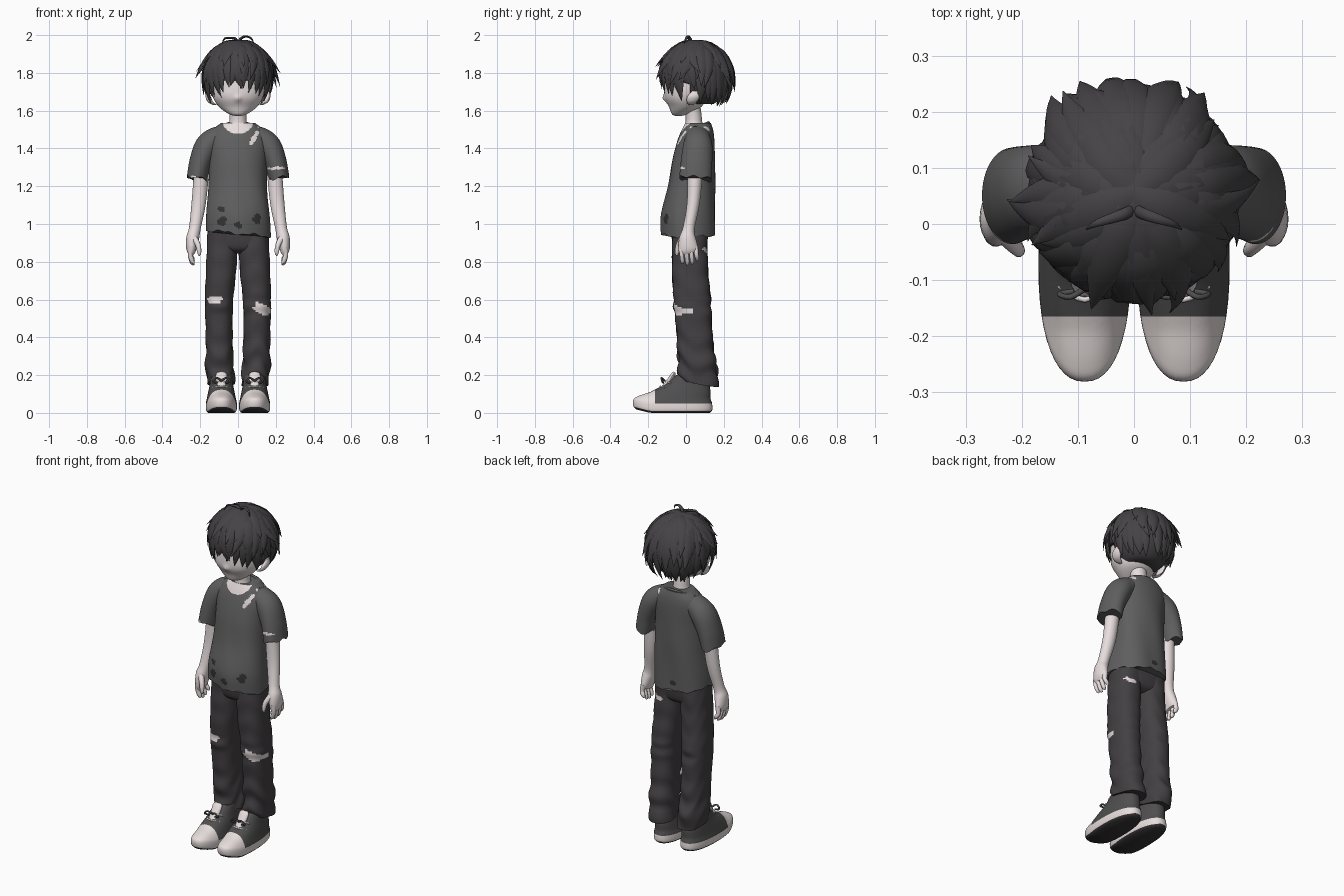
import bpy, bmesh, math, random
from mathutils import Vector

if "Cube" in bpy.data.objects:
    bpy.data.objects.remove(bpy.data.objects["Cube"])
random.seed(7)

def material(name, c):
    m = bpy.data.materials.new(name)
    m.diffuse_color = (*c, 1)
    m.use_nodes = True
    m.node_tree.nodes["Principled BSDF"].inputs["Base Color"].default_value = m.diffuse_color
    return m

SKIN = material("pale skin", (0.82, 0.74, 0.745))
HAIR = material("black hair", (0.06, 0.056, 0.06))
SHIRT = material("grey cloth", (0.112, 0.113, 0.112))
PANTS = material("dark trousers", (0.056, 0.051, 0.055))
PATCH = material("dark stain", (0.035, 0.032, 0.033))
SHOE = material("shoe canvas", (0.08, 0.077, 0.08))
RUBBER = material("pale rubber", (0.8, 0.73, 0.72))
EYE = material("eye white", (0.9, 0.87, 0.87))

def finish(name, bm, mats, paint=None, angle=50, cuts=()):
    for co, no in cuts:                   # clean colour borders
        bmesh.ops.bisect_plane(bm, geom=bm.verts[:] + bm.edges[:] + bm.faces[:], plane_co=co, plane_no=no)
    bmesh.ops.recalc_face_normals(bm, faces=bm.faces)
    bm.normal_update()
    if paint:
        for f in bm.faces:
            f.material_index = paint(f.calc_center_median(), f.normal)
    me = bpy.data.meshes.new(name)
    bm.to_mesh(me)
    bm.free()
    for m in mats:
        me.materials.append(m)
    me.polygons.foreach_set("use_smooth", [True] * len(me.polygons))
    me.set_sharp_from_angle(angle=math.radians(angle))
    ob = bpy.data.objects.new(name, me)
    bpy.context.collection.objects.link(ob)
    return ob

def spline(rings, sub):
    """Catmull-Rom through rows of numbers."""
    out = []
    n = len(rings)
    for i in range(n - 1):
        a, b, c, d = (rings[max(0, min(n - 1, i + k))] for k in (-1, 0, 1, 2))
        for s in range(sub):
            t = s / sub
            out.append([0.5 * (2 * q + (r - p) * t + (2 * p - 5 * q + 4 * r - w) * t * t
                        + (3 * q - p - 3 * r + w) * t ** 3) for p, q, r, w in zip(a, b, c, d)])
    return out + [list(rings[-1])]

def add_loft(bm, rings, seg=24, sub=4, tilt=False, ref=None, warp=None, power=2):
    """Skin rings of (x, y, z, rx, ry); tilt makes the rings follow the path."""
    rows = spline(rings, sub)
    pts = [Vector(r[:3]) for r in rows]
    loops = []
    for i, r in enumerate(rows):
        u, v = Vector((1, 0, 0)), Vector((0, 1, 0))
        if tilt:
            n = (pts[min(i + 1, len(pts) - 1)] - pts[max(i - 1, 0)]).normalized()
            u = Vector(ref) if ref else (u if abs(n.x) < 0.96 else v)
            u = (u - n * u.dot(n)).normalized()
            v = n.cross(u)
        loop = []
        for k in range(seg):
            a = 2 * math.pi * k / seg
            c, s = math.cos(a), math.sin(a)
            c = math.copysign(abs(c) ** (2 / power), c)
            s = math.copysign(abs(s) ** (2 / power), s)
            p = pts[i] + u * c * max(r[3], 0.001) + v * s * max(r[4], 0.001)
            loop.append(bm.verts.new(warp(p) if warp else p))
        loops.append(loop)
    for a, b in zip(loops, loops[1:]):
        for k in range(seg):
            bm.faces.new((a[k], a[(k + 1) % seg], b[(k + 1) % seg], b[k]))
    bm.faces.new(loops[0])
    bm.faces.new(loops[-1])

def loft(name, rings, mats, paint=None, cuts=(), **kw):
    bm = bmesh.new()
    add_loft(bm, rings, **kw)
    return finish(name, bm, mats, paint, cuts=cuts)

def blob(c, x, z, rx, rz, slant=0):
    """Ragged ellipse test in the front plane."""
    dx, dz = c.x - x, c.z - z
    dx -= slant * dz
    return (dx / rx) ** 2 + (dz / rz) ** 2 < 1 + 0.3 * math.sin(90 * c.x + 160 * c.z)

# Head, with pale eyes mostly under the fringe
def face_paint(c, n):
    return int(c.y < 0 and ((abs(c.x) - 0.067) / 0.035) ** 2 + ((c.z - 1.705) / 0.013) ** 2 < 1)
def nose(p):
    if p.y < -0.05:
        p.y -= 0.012 * math.exp(-(p.x / 0.014) ** 2 - ((p.z - 1.665) / 0.018) ** 2)
    return p
loft("head", [(0, -.04, 1.572, .015, .015), (0, -.03, 1.583, .05, .045), (0, -.005, 1.62, .1, .085),
              (0, .0, 1.67, .132, .113), (0, .012, 1.74, .143, .125), (0, .03, 1.83, .14, .13),
              (0, .04, 1.91, .08, .08)], [SKIN, EYE], face_paint, seg=64, sub=9, warp=nose)
loft("neck", [(0, .045, 1.42, .11, .07), (0, .045, 1.485, .085, .062), (0, .042, 1.525, .05, .047),
              (0, .04, 1.57, .045, .043), (0, .03, 1.64, .05, .045)], [SKIN])
for s in (-1, 1):
    loft("ear", [(s * .12, .025, 1.63, .012, .012), (s * .145, .03, 1.645, .014, .026),
                 (s * .158, .04, 1.675, .014, .034), (s * .16, .05, 1.705, .005, .015)], [SKIN], seg=14)

# Hair cap, hollowed at the face
C, R = Vector((0, .053, 1.785)), Vector((.176, .182, .176))
bm = bmesh.new()
bmesh.ops.create_uvsphere(bm, u_segments=40, v_segments=24, radius=1)
for v in bm.verts:
    v.co = C + v.co * R
    v.co.z = max(v.co.z, 1.635)
    if v.co.z < 1.755 and v.co.y < 0.02:
        v.co.y = 0.02
finish("hair_cap", bm, [HAIR])

# Tapered locks following the skull from the crown, tips lifting away
def lock(bm, deg, p0, p1, w, flare, lift=0.01, sway=0):
    rings = []
    for t, k in ((0, .5), (.3, 1), (.6, .85), (.83, .42), (1, .02)):
        a = math.radians(deg + sway * t * t)
        p = math.radians(p0 + (p1 - p0) * t)
        h = math.sin(p) if p < math.pi / 2 else (1 + math.sin(p)) / 2
        g = 1 + flare * t ** 3
        off = R + Vector((lift, lift, lift))
        q = C + Vector((h * math.sin(a) * off.x * g, -h * math.cos(a) * off.y * g, math.cos(p) * off.z))
        rings.append((*q, w * k, .4 * w * k))
    a = math.radians(deg)
    add_loft(bm, rings, seg=6, sub=3, tilt=True, ref=(math.cos(a), math.sin(a), 0))

def reach(deg):
    d = abs((deg + 180) % 360 - 180)
    return 116 if d < 38 else 138 if d < 66 else 114 if d < 98 else 150

bm = bmesh.new()
rnd = random.uniform
for i in range(40):                       # long under layer
    d = i * 9 + rnd(-3, 3)
    front = math.cos(math.radians(d)) > .6
    lock(bm, d, 45, reach(d) + rnd(-12, 8), rnd(.026, .034), .02 if front else rnd(0, .12), .003, rnd(-14, 14))
for i in range(30):                       # middle layer
    d = i * 12 + rnd(-4, 4)
    front = math.cos(math.radians(d)) > .6
    lock(bm, d, 18, min(reach(d), 132) - rnd(6, 34), rnd(.028, .04), rnd(0, .08) if front else rnd(.1, .27),
         .006, rnd(-22, 22))
for i in range(16):                       # crown layer
    lock(bm, i * 22.5 + rnd(-8, 8), -6, rnd(66, 98), rnd(.032, .042), rnd(.04, .22), .005, rnd(-25, 25))
finish("hair_locks", bm, [HAIR], angle=65)
for s, z in ((-1, 1.985), (1, 1.993)):    # stray curls on top
    loft("hair_curl", [(0, .03, 1.94, .012, .01), (s * .012, .02, 1.978, .011, .008), (s * .04, .01, z, .009, .006),
                       (s * .07, .0, 1.982, .006, .005), (s * .085, -.01, 1.955, .001, .001)],
         [HAIR], tilt=True, ref=(0, 1, 0), seg=8)

# Shirt: ragged hem, stains, neckline and shoulder tear
def shirt_warp(p):
    a = math.atan2(p.y, p.x)
    low = max(0, (1.15 - p.z) / .2)
    p.z += low * (-.1 * p.x + .006 * math.sin(5 * a) + .004 * math.sin(13 * a + 1))
    k = 1 + .018 * math.sin(5 * a + 9 * p.z) * min(1, max(0, (1.5 - p.z) * 3))
    return Vector((p.x * k, p.y * k, p.z))
def shirt_paint(c, n):
    if c.y < .02:
        if (c.x / .08) ** 2 + ((c.z - 1.54) / .062) ** 2 < 1 or blob(c, .085, 1.455, .014, .04, .5):
            return 1
        if any(blob(c, *b) for b in ((-.09, 1.08, .02, .018), (-.085, 1.015, .025, .022),
                                     (0, .995, .02, .022), (.1, 1.025, .022, .025))):
            return 2
    elif blob(c, .1, 1.505, .012, .012):
        return 1
    elif blob(c, -.02, .995, .022, .015):
        return 2
    return 0
loft("shirt", [(0, .012, .95, .172, .143), (0, .012, 1.05, .168, .143), (0, .03, 1.2, .155, .125),
               (0, .04, 1.34, .152, .112), (0, .052, 1.44, .155, .098), (0, .06, 1.495, .135, .084),
               (0, .064, 1.535, .09, .068)], [SHIRT, SKIN, PATCH], shirt_paint, seg=120, sub=15,
     warp=shirt_warp, power=2.2)
# Rolled neckband
band = []
for i in range(25):
    a = 2 * math.pi * i / 24
    y = .05 - .07 * math.cos(a)
    band.append((.084 * math.sin(a), y, 1.51 + .25 * (y - .05) - .01 * math.cos(a), .007, .007))
loft("neckband", band, [SHIRT], tilt=True, ref=(0, 0, 1), seg=8, sub=2)

def leg_warp(p):
    a = math.atan2(p.y - .05, abs(p.x) - .09)
    low = max(0, min(1, (.44 - p.z) / .2))
    knee = math.exp(-((p.z - .57) / .05) ** 2)
    d = (.002 + .007 * low) * math.sin(48 * p.z + 1.7 * math.sin(2 * a + p.x * 9) + a)
    d += .005 * knee * math.sin(70 * p.z) * math.cos(a + 1.57)
    p.z += .02 * math.sin(a) * -1 * max(0, (.2 - p.z) / .05)
    return p + Vector((math.cos(a) * d * .7, math.sin(a) * d, 0))
def leg_paint(c, n):
    if c.y < .04 and (blob(c, -.125, .597, .04, .022, .3) or blob(c, .13, .55, .045, .032, -.6)):
        return 1
    return int(c.y > .05 and blob(c, .11, .86, .03, .014, 1))
def shoe_warp(p):
    p.z += .25 * max(0, -.19 - p.y)
    return p
def shoe_paint(c, n):
    if n.z < -.4:
        return 2
    return int(c.z < .05 or c.y < -.165)
def sleeve_warp(p):
    a = math.atan2(p.y - .05, abs(p.x) - .217)
    p.z += max(0, (1.3 - p.z) / .06) * .008 * math.sin(5 * a + 9 * p.x)
    return p
def sleeve_paint(c, n):
    return int(c.y < .05 and (blob(c, .205, 1.295, .045, .008, 1) or blob(c, -.235, 1.25, .015, .006)))

for s in (-1, 1):
    # Sleeve and arm
    loft("sleeve", [(s * .06, .062, 1.465, .055, .06), (s * .115, .062, 1.45, .063, .068), (s * .162, .062, 1.41, .067, .078),
                    (s * .197, .056, 1.33, .06, .083), (s * .217, .05, 1.24, .055, .086)], [SHIRT, SKIN], sleeve_paint,
         tilt=True, seg=64, sub=16, warp=sleeve_warp)
    loft("arm", [(s * .19, .05, 1.32, .04, .042), (s * .207, .04, 1.12, .038, .034), (s * .228, .015, .98, .031, .031),
                 (s * .24, .008, .925, .034, .044), (s * .247, .012, .87, .027, .052), (s * .245, .017, .845, .018, .045)],
         [SKIN], tilt=True)
    # Fingers and thumb
    for i in range(4):
        y = -.027 + .026 * i
        z = (.79, .783, .788, .805)[i]
        loft("finger", [(s * .247, y, .88, .015, .014), (s * .253, y + .004, .84, .013, .012), (s * .243, y + .008, z + .015, .012, .011),
                        (s * .233, y + .008, z, .005, .005)], [SKIN], tilt=True, seg=10)
    loft("thumb", [(s * .235, -.015, .93, .018, .017), (s * .212, -.04, .89, .014, .014), (s * .205, -.048, .85, .011, .011),
                   (s * .206, -.048, .832, .004, .004)], [SKIN], tilt=True, seg=10)
    # Trouser leg
    loft("trouser_leg", [(s * .09, .065, .155, .07, .1), (s * .095, .065, .2, .074, .104), (s * .099, .056, .28, .072, .098),
                         (s * .1, .045, .42, .071, .094), (s * .101, .034, .58, .074, .099), (s * .09, .022, .75, .08, .095),
                         (s * .083, .02, .9, .081, .093), (s * .08, .02, 1.0, .08, .093)], [PANTS, SKIN], leg_paint,
         seg=80, sub=18, warp=leg_warp, power=2.3)
    # Shoe, ankle tongue and laces
    loft("shoe", [(s * .088, -.07, 0, .07, .195), (s * .088, -.07, .015, .081, .209), (s * .088, -.07, .05, .082, .208),
                  (s * .088, -.06, .075, .077, .19), (s * .088, -.03, .11, .07, .16), (s * .088, .005, .15, .062, .12),
                  (s * .088, .035, .2, .056, .088)], [SHOE, RUBBER, PATCH], shoe_paint, seg=48, sub=5,
         cuts=(((0, -.165, 0), (0, 1, 0)), ((0, 0, .05), (0, 0, 1))), warp=shoe_warp, power=2.3)
    loft("tongue", [(s * .088, -.135, .115, .018, .012), (s * .088, -.1, .155, .026, .014), (s * .088, -.07, .2, .03, .012),
                    (s * .088, -.06, .215, .02, .006)], [RUBBER], tilt=True, seg=14)
    x = s * .088
    for y, z in ((-.163, .115), (-.135, .14), (-.107, .168)):
        loft("lace", [(x - .045, y + .025, z - .01, .005, .005), (x, y, z, .005, .005),
                      (x + .045, y + .025, z - .01, .005, .005)], [RUBBER], tilt=True, ref=(0, 0, 1), seg=8)
    for d in (-1, 1):
        loft("lace_bow", [(x, -.115, .17, .006, .006), (x + d * .025, -.13, .185, .005, .005), (x + d * .045, -.125, .165, .005, .005),
                          (x + d * .02, -.12, .16, .005, .005)], [SHOE], tilt=True, ref=(0, 1, 0), seg=8)

# Hips
loft("trouser_hips", [(0, .02, .845, .08, .05), (0, .02, .87, .15, .085), (0, .02, .93, .161, .096),
                      (0, .02, 1.03, .155, .1)], [PANTS], seg=40, power=2.5)
